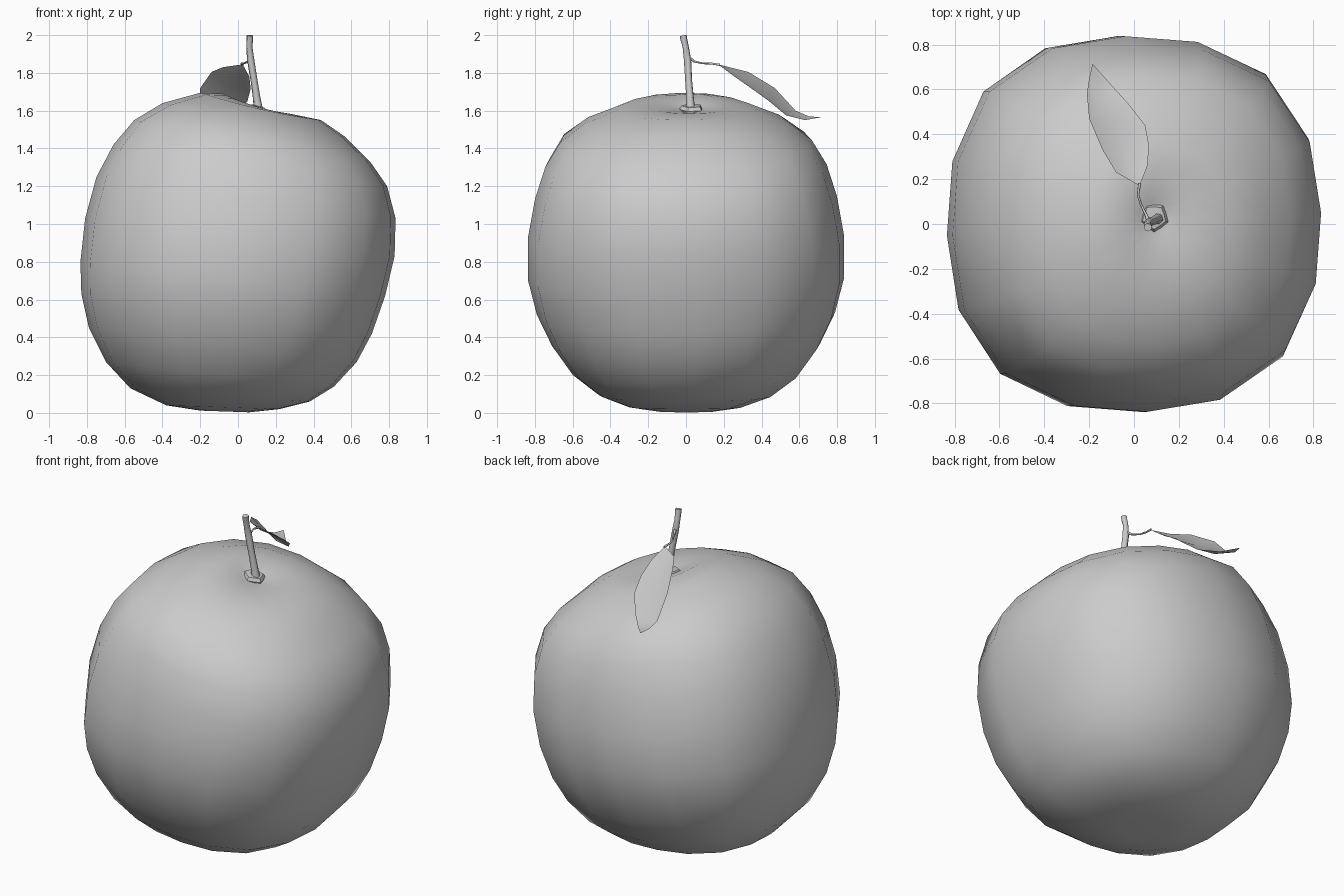
import bpy, bmesh
from math import sin, cos, pi, radians

if "Cube" in bpy.data.objects:
    bpy.data.objects.remove(bpy.data.objects["Cube"])


def finish(name, bm, angle=None):
    bmesh.ops.recalc_face_normals(bm, faces=bm.faces)
    me = bpy.data.meshes.new(name)
    bm.to_mesh(me)
    bm.free()
    ob = bpy.data.objects.new(name, me)
    bpy.context.collection.objects.link(ob)
    bpy.ops.object.select_all(action='DESELECT')
    ob.select_set(True)
    bpy.context.view_layer.objects.active = ob
    if angle is None:
        bpy.ops.object.shade_smooth()
    else:
        bpy.ops.object.shade_smooth_by_angle(angle=radians(angle))
    return ob


def loft(bm, rings, start, end):
    # bridge closed vertex rings and close both ends with fans
    rows = [[bm.verts.new(p) for p in r] for r in rings]
    n = len(rows[0])
    for a, b in zip(rows, rows[1:]):
        for i in range(n):
            bm.faces.new((a[i], a[(i + 1) % n], b[(i + 1) % n], b[i]))
    for row, pole in ((rows[0], start), (rows[-1], end)):
        c = bm.verts.new(pole)
        for i in range(n):
            bm.faces.new((row[i], row[(i + 1) % n], c))


def tube(name, points, depth):
    # round tapered tube along (x, y, z, radius factor) points
    cu = bpy.data.curves.new(name, 'CURVE')
    cu.dimensions = '3D'
    cu.bevel_depth = depth
    cu.bevel_resolution = 1
    cu.use_fill_caps = True
    sp = cu.splines.new('POLY')
    sp.points.add(len(points) - 1)
    for p, (x, y, z, r) in zip(sp.points, points):
        p.co = (x, y, z, 1)
        p.radius = r
    sp.use_smooth = True
    ob = bpy.data.objects.new(name, cu)
    bpy.context.collection.objects.link(ob)
    return ob


# fruit body: tilted rings given as left x, left z, right x, right z, depth radius
profile = [
    (-.20, .012, .06, .003, .15), (-.38, .04, .22, .02, .30), (-.57, .13, .38, .06, .46),
    (-.70, .27, .51, .14, .60), (-.79, .45, .63, .27, .71), (-.83, .63, .71, .42, .79),
    (-.835, .80, .78, .62, .838), (-.81, 1.03, .83, .83, .838), (-.75, 1.25, .835, 1.03, .80),
    (-.66, 1.42, .79, 1.20, .745), (-.55, 1.55, .70, 1.33, .665), (-.40, 1.64, .57, 1.46, .54),
    (-.20, 1.695, .44, 1.55, .36), (-.08, 1.69, .27, 1.585, .20), (.02, 1.64, .16, 1.59, .08)]
rings = []
for i, (xl, zl, xr, zr, ry) in enumerate(profile):
    yc = .02 if i > 12 else 0
    square = .065 if 2 <= i <= 10 else .03 if i < 12 else 0   # fuller diagonals
    dip = .015 if i in (11, 12, 13) else 0                    # shallow side dents at the top
    ring = []
    for k in range(16):
        a = radians(3.5) + 2 * pi * k / 16
        f = 1 + square * sin(2 * a) ** 2
        t = (1 + f * cos(a)) / 2
        ring.append((xl + (xr - xl) * t, yc + f * ry * sin(a),
                     zl + (zr - zl) * t - dip * sin(a) ** 2))
    rings.append(ring)
bm = bmesh.new()
loft(bm, rings, (-.07, 0, .025), (.09, .03, 1.59))
finish("fruit_body", bm)

# lobed calyx at the stem base
rings = []
for rad, z in ((.058, 1.588), (.066, 1.608), (.054, 1.626), (.028, 1.628)):
    ring = []
    for k in range(10):
        a = 2 * pi * k / 10 + .3
        r = rad * (1 if k % 2 else .85)
        ring.append((.09 + r * cos(a), .03 + r * sin(a), z - .2 * r * cos(a)))
    rings.append(ring)
bm = bmesh.new()
loft(bm, rings, (.09, .03, 1.58), (.10, .025, 1.63))
finish("calyx", bm, 40)

# stem and leaf stalk
tube("stem", [(.108, .024, 1.60, 1.25), (.10, .022, 1.66, 1), (.085, .014, 1.76, .9),
              (.067, .008, 1.87, .95), (.06, -.002, 1.94, .8), (.062, -.012, 1.98, .9),
              (.062, -.015, 1.998, .9)], .021)
tube("leaf_stalk", [(.066, .01, 1.885, 1.6), (.052, .045, 1.86, 1), (.03, .09, 1.85, .8),
                    (.018, .13, 1.85, .9), (.025, .18, 1.843, 1.1)], .006)

# folded leaf: left edge, midrib, right edge
left = [(-.08, .23, 1.83), (-.14, .33, 1.805), (-.20, .47, 1.72), (-.21, .58, 1.60), (-.20, .65, 1.57)]
mid = [(-.02, .25, 1.785), (-.05, .34, 1.735), (-.085, .45, 1.66), (-.125, .56, 1.57), (-.155, .64, 1.555)]
right = [(.06, .26, 1.78), (.067, .35, 1.715), (.05, .44, 1.65), (-.02, .53, 1.575), (-.11, .63, 1.55)]
bm = bmesh.new()
rows = [[bm.verts.new(p) for p in side] for side in (left, mid, right)]
base, tip = bm.verts.new((.025, .17, 1.845)), bm.verts.new((-.185, .715, 1.565))
for a, b in zip(rows, rows[1:]):
    bm.faces.new((base, a[0], b[0]))
    for i in range(4):
        bm.faces.new((a[i], a[i + 1], b[i + 1], b[i]))
    bm.faces.new((a[4], tip, b[4]))
finish("leaf", bm)
